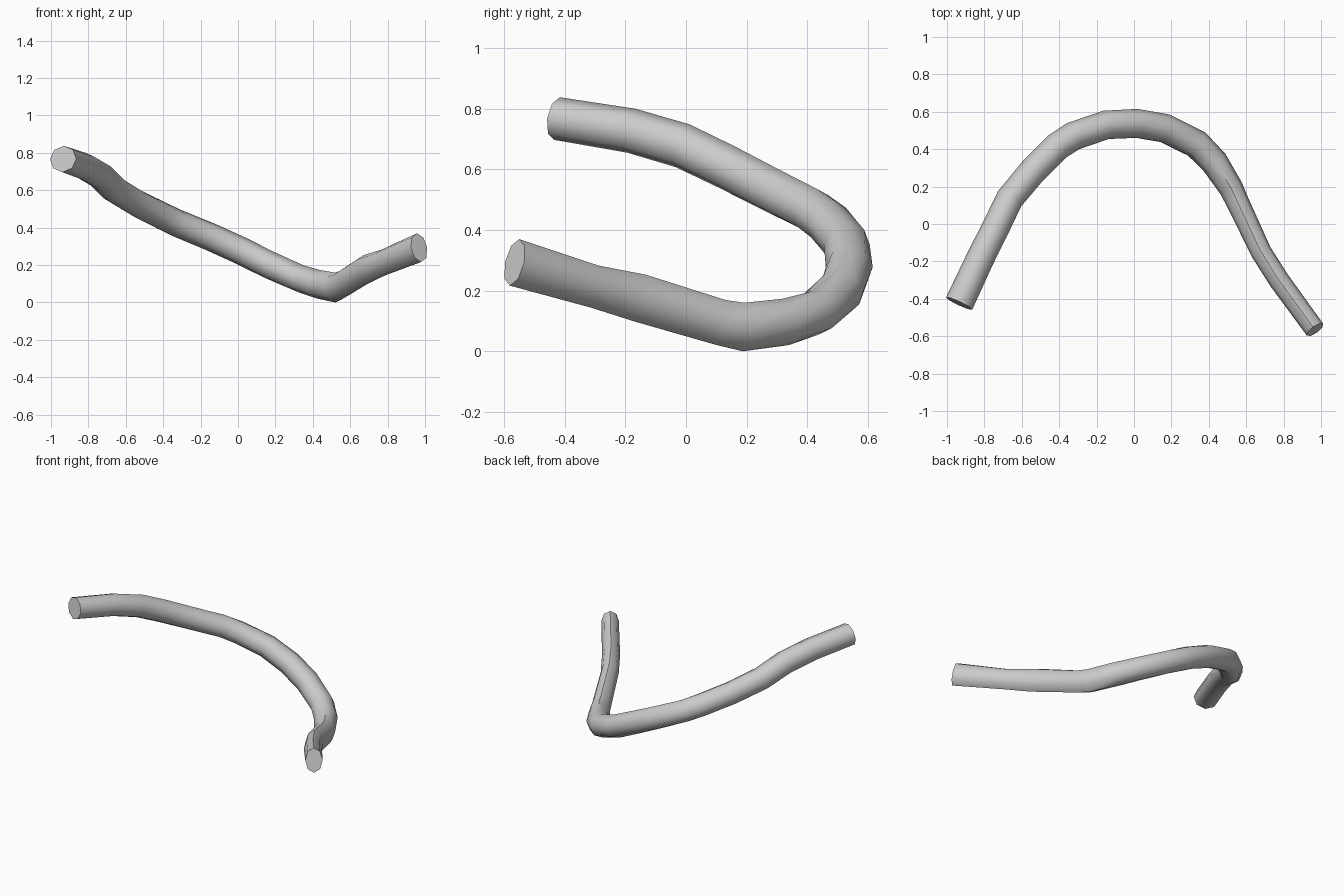
import bpy, bmesh, math
from mathutils import Vector

if "Cube" in bpy.data.objects:
    bpy.data.objects.remove(bpy.data.objects["Cube"])

# centre line of the bent tube: x, y, z, width, height
PATH = [
    (-0.935, -0.425, 0.770, 0.155, 0.142),
    (-0.82, -0.18, 0.730, 0.150, 0.148),
    (-0.735, -0.01, 0.680, 0.148, 0.150),
    (-0.665, 0.135, 0.610, 0.148, 0.150),
    (-0.54, 0.285, 0.533, 0.150, 0.150),
    (-0.41, 0.415, 0.468, 0.152, 0.150),
    (-0.325, 0.47, 0.427, 0.154, 0.148),
    (-0.15, 0.53, 0.355, 0.154, 0.148),
    (0.015, 0.538, 0.280, 0.155, 0.148),
    (0.165, 0.512, 0.205, 0.155, 0.148),
    (0.335, 0.428, 0.130, 0.155, 0.148),
    (0.43, 0.33, 0.100, 0.148, 0.155),
    (0.52, 0.19, 0.083, 0.130, 0.160),
    (0.555, 0.115, 0.098, 0.122, 0.152),
    (0.68, -0.15, 0.178, 0.112, 0.160),
    (0.775, -0.30, 0.216, 0.112, 0.142),
    (0.968, -0.565, 0.296, 0.108, 0.158),
]
SIDES = 8

bm = bmesh.new()
pts = [Vector(p[:3]) for p in PATH]
rings = []
for i, p in enumerate(PATH):
    # cross-section square to the path, kept level sideways
    a = (pts[i] - pts[i - 1]).normalized() if i > 0 else Vector()
    b = (pts[i + 1] - pts[i]).normalized() if i < len(pts) - 1 else Vector()
    tangent = (a + b).normalized()
    side = tangent.cross(Vector((0, 0, 1))).normalized()
    up = side.cross(tangent).normalized()
    ring = []
    for k in range(SIDES):
        t = 2 * math.pi * k / SIDES
        ring.append(bm.verts.new(pts[i] + side * math.cos(t) * p[3] / 2
                                 + up * math.sin(t) * p[4] / 2))
    rings.append(ring)

# tube wall
for r, s in zip(rings, rings[1:]):
    for k in range(SIDES):
        n = (k + 1) % SIDES
        bm.faces.new((r[k], r[n], s[n], s[k]))
# end caps
bm.faces.new(rings[0])
bm.faces.new(rings[-1])
bmesh.ops.recalc_face_normals(bm, faces=bm.faces)

# rest on the floor
low = min(v.co.z for v in bm.verts)
bmesh.ops.translate(bm, verts=bm.verts, vec=(0, 0, -low))

mesh = bpy.data.meshes.new("bent_tube")
bm.to_mesh(mesh)
bm.free()
tube = bpy.data.objects.new("bent_tube", mesh)
bpy.context.collection.objects.link(tube)

bpy.context.view_layer.objects.active = tube
tube.select_set(True)
bpy.ops.object.shade_smooth_by_angle(angle=math.radians(50))
